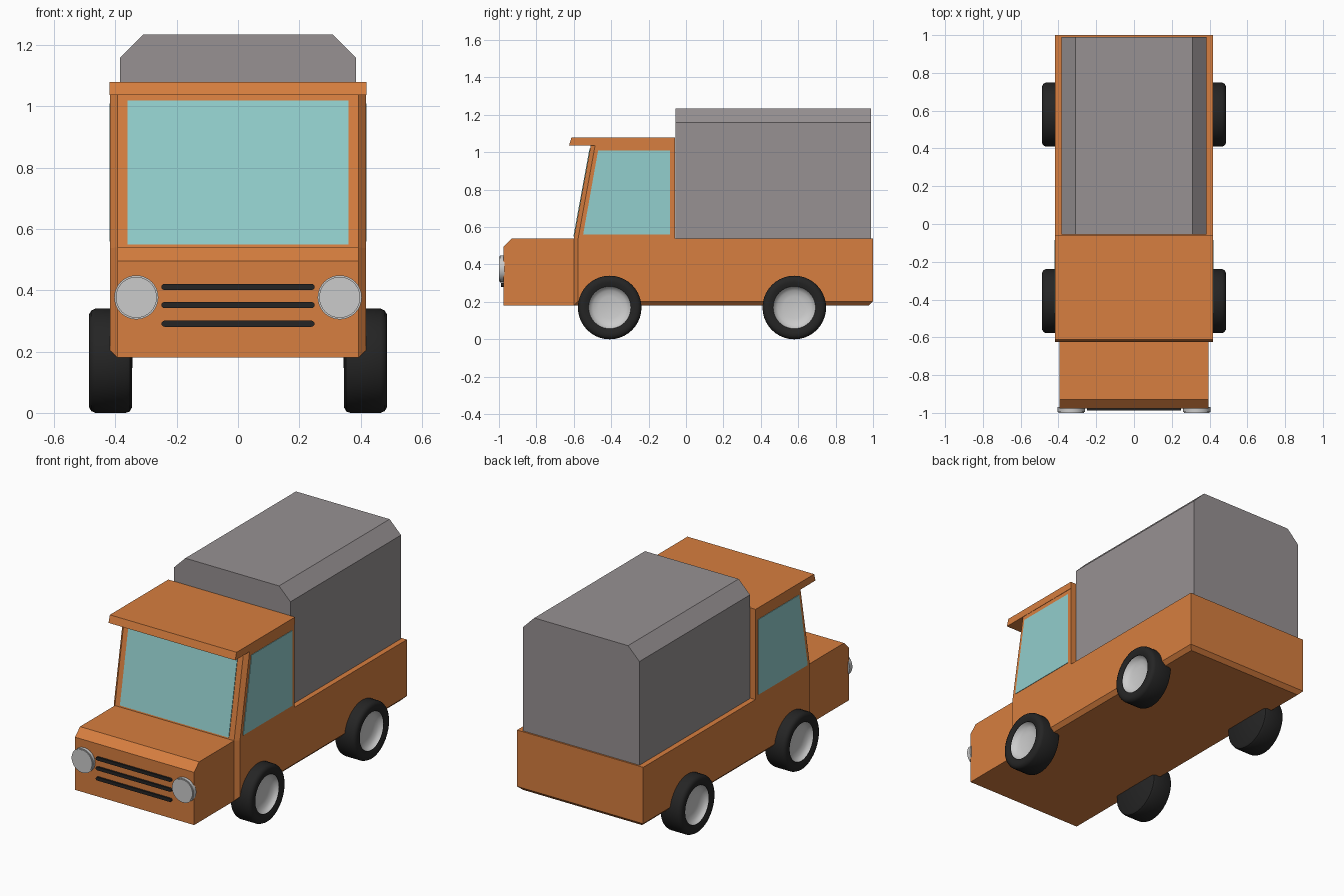
import bpy, bmesh
from math import sin, cos, pi
from mathutils import Matrix

if "Cube" in bpy.data.objects:
    bpy.data.objects.remove(bpy.data.objects["Cube"])


def material(name, rgb):
    m = bpy.data.materials.new(name)
    m.diffuse_color = (*rgb, 1)
    m.use_nodes = True
    m.node_tree.nodes["Principled BSDF"].inputs["Base Color"].default_value = m.diffuse_color
    return m


ORANGE = material("orange paint", (0.68, 0.21, 0.05))
GLASS = material("glass", (0.29, 0.62, 0.61))
CANVAS = material("cargo grey", (0.31, 0.285, 0.29))
RUBBER = material("rubber", (0.018, 0.018, 0.018))
METAL = material("metal", (0.55, 0.55, 0.55))


def finish(name, bm, mat, smooth=None):
    bmesh.ops.recalc_face_normals(bm, faces=bm.faces)
    me = bpy.data.meshes.new(name)
    bm.to_mesh(me)
    bm.free()
    me.materials.append(mat)
    ob = bpy.data.objects.new(name, me)
    bpy.context.collection.objects.link(ob)
    if smooth:
        bpy.ops.object.select_all(action='DESELECT')
        ob.select_set(True)
        bpy.context.view_layer.objects.active = ob
        bpy.ops.object.shade_smooth_by_angle(angle=smooth)
    return ob


def extrude(pts, a, b, axis='x'):
    """Extrude an outline: (y, z) along x, or (x, z) along y, from a to b."""
    bm = bmesh.new()
    put = (lambda p, t: (t, p[0], p[1])) if axis == 'x' else (lambda p, t: (p[0], t, p[1]))
    lo = [bm.verts.new(put(p, a)) for p in pts]
    hi = [bm.verts.new(put(p, b)) for p in pts]
    bm.faces.new(lo)
    bm.faces.new(hi)
    for i in range(len(pts)):
        j = (i + 1) % len(pts)
        bm.faces.new((lo[i], lo[j], hi[j], hi[i]))
    return bm


def arc(cx, cz, r, a0, a1, n):
    return [(cx + r * cos(a0 + (a1 - a0) * i / n), cz + r * sin(a0 + (a1 - a0) * i / n))
            for i in range(n + 1)]


def lathe(profile, n=40):
    """Spin (x, radius) points around the x axis."""
    bm = bmesh.new()
    vs = [bm.verts.new((x, 0, r)) for x, r in profile]
    es = [bm.edges.new(p) for p in zip(vs, vs[1:])]
    bmesh.ops.spin(bm, geom=vs + es, axis=(1, 0, 0), cent=(0, 0, 0), steps=n, angle=2 * pi)
    bmesh.ops.remove_doubles(bm, verts=bm.verts, dist=1e-5)
    return bm


# Cab and bed in one hull, with chamfered front pillars and lower edges
W = 0.417
bm = extrude([(-0.60, 0.18), (-0.60, 0.54), (-0.505, 1.06), (-0.06, 1.06),
              (-0.06, 0.54), (1.0, 0.54), (1.0, 0.18)], -W, W)


def chamfered(e):
    a, b = (v.co for v in e.verts)
    side = abs(a.x - b.x) < 1e-4
    pillar = side and max(a.y, b.y) < -0.5
    sill = side and max(a.z, b.z) < 0.2
    tail = min(a.y, b.y) > 0.9 and max(a.z, b.z) < 0.2
    return pillar or sill or tail


bmesh.ops.bevel(bm, geom=[e for e in bm.edges if chamfered(e)], offset=0.023,
                segments=1, affect='EDGES')
finish("cab_and_bed", bm, ORANGE)

# Roof with visor
finish("roof_visor", extrude([(-0.625, 1.037), (-0.612, 1.08), (-0.06, 1.08), (-0.06, 1.037)],
                             -W - 0.002, W + 0.002), ORANGE)

# Hood
finish("hood", extrude([(-0.977, 0.18), (-0.977, 0.495), (-0.93, 0.54), (-0.58, 0.54),
                        (-0.58, 0.18)], -0.394, 0.394), ORANGE)

# Windows
finish("windshield", extrude([(-0.602, 0.55), (-0.516, 1.02), (-0.50, 1.02), (-0.586, 0.55)],
                             -0.36, 0.36), GLASS)
for s, side in ((1, "right"), (-1, "left")):
    finish("side_window_" + side,
           extrude([(-0.55, 0.56), (-0.47, 1.01), (-0.085, 1.01), (-0.085, 0.56)],
                   s * 0.405, s * (W + 0.003)), GLASS)

# Cargo box with chamfered roof
finish("cargo_box", extrude([(-0.385, 0.535), (-0.385, 1.16), (-0.31, 1.235), (0.31, 1.235),
                             (0.385, 1.16), (0.385, 0.535)], -0.055, 0.99, 'y'), CANVAS)

# Headlights
for s, side in ((1, "right"), (-1, "left")):
    bm = extrude(arc(s * 0.332, 0.377, 0.072, 0, 2 * pi * 31 / 32, 31), -1.0, -0.97, 'y')
    rim = [e for e in bm.edges if all(v.co.y < -0.99 for v in e.verts)]
    bmesh.ops.bevel(bm, geom=rim, offset=0.005, segments=2, affect='EDGES')
    finish("headlight_" + side, bm, METAL, 0.6)

# Grille bars with rounded ends
for i, z in enumerate((0.411, 0.352, 0.291)):
    r = 0.010
    outline = arc(0.24, z, r, -pi / 2, pi / 2, 6) + arc(-0.24, z, r, pi / 2, 3 * pi / 2, 6)
    finish(f"grille_bar_{i + 1}", extrude(outline, -0.988, -0.97, 'y'), RUBBER)

# Wheels: tyre and dished hub
TYRE = [(0.435, 0.113), (0.479, 0.113), (0.487, 0.135), (0.486, 0.152), (0.479, 0.164),
        (0.466, 0.17), (0.366, 0.17), (0.353, 0.165), (0.346, 0.152), (0.345, 0.0)]
HUB = [(0.478, 0.114), (0.464, 0.106), (0.452, 0.09), (0.445, 0.06), (0.442, 0.0)]
for end, y in (("front", -0.408), ("rear", 0.579)):
    for s, side in ((1, "right"), (-1, "left")):
        for part, prof, mat in (("tyre", TYRE, RUBBER), ("hub", HUB, METAL)):
            bm = lathe([(s * x, r) for x, r in prof])
            bmesh.ops.transform(bm, matrix=Matrix.Translation((0, y, 0.17)), verts=bm.verts)
            ob = finish(f"{end}_{side}_{part}", bm, mat, 0.7)
            # the open dish must face outwards
            if part == "hub" and sum(p.normal.x for p in ob.data.polygons) * s < 0:
                ob.data.flip_normals()
